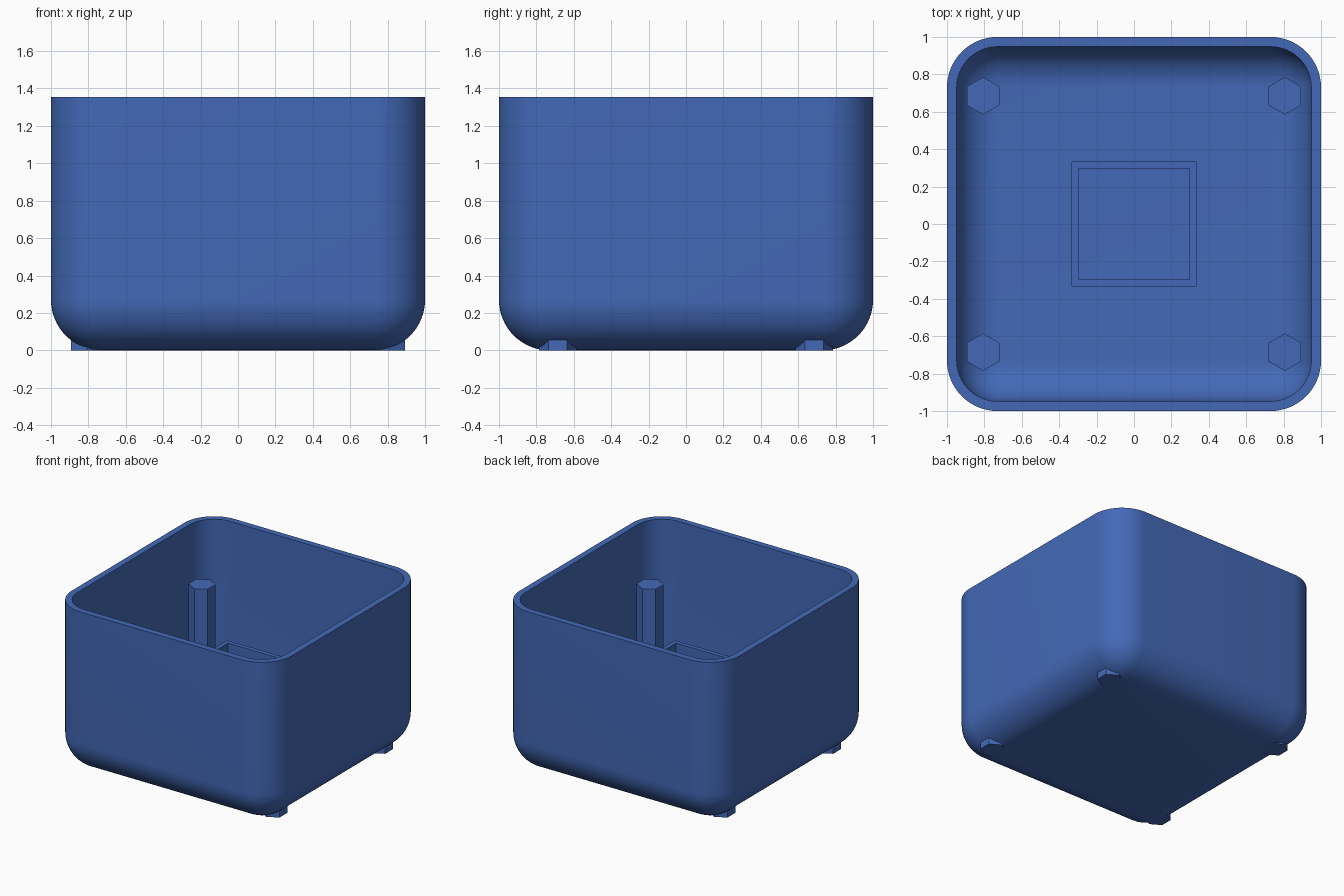
import bpy, bmesh, math

if "Cube" in bpy.data.objects:
    bpy.data.objects.remove(bpy.data.objects["Cube"])

blue = bpy.data.materials.new("blue")
blue.diffuse_color = (0.056, 0.141, 0.473, 1)
blue.use_nodes = True
blue.node_tree.nodes["Principled BSDF"].inputs["Base Color"].default_value = blue.diffuse_color

HEIGHT, RADIUS, WALL = 1.355, 0.27, 0.052
CORE = 1 - RADIUS      # centre of every corner arc
SEG = 16               # segments per quarter arc


def finish(name, bm, smooth=False):
    bmesh.ops.remove_doubles(bm, verts=bm.verts, dist=1e-5)
    bmesh.ops.recalc_face_normals(bm, faces=bm.faces)
    mesh = bpy.data.meshes.new(name)
    bm.to_mesh(mesh)
    bm.free()
    mesh.materials.append(blue)
    obj = bpy.data.objects.new(name, mesh)
    bpy.context.collection.objects.link(obj)
    if smooth:
        bpy.ops.object.select_all(action='DESELECT')
        obj.select_set(True)
        bpy.context.view_layer.objects.active = obj
        bpy.ops.object.shade_smooth_by_angle(angle=math.radians(30))
    return obj


def rounded_ring(bm, r, z):
    """Rounded square loop whose corner arcs have radius r."""
    ring = []
    for q, (sx, sy) in enumerate([(1, 1), (-1, 1), (-1, -1), (1, -1)]):
        for i in range(SEG + 1):
            a = (q + i / SEG) * math.pi / 2
            ring.append(bm.verts.new((sx * CORE + r * math.cos(a),
                                      sy * CORE + r * math.sin(a), z)))
    return ring


def loft(bm, rings):
    for a, b in zip(rings, rings[1:]):
        n = len(a)
        for i in range(n):
            j = (i + 1) % n
            bm.faces.new((a[i], a[j], b[j], b[i]))


# Open box: outer bowl profile up, over the rim, then inner profile down
def bowl_profile(r):
    arc = [(r * math.sin(t), RADIUS - r * math.cos(t))
           for t in (i / SEG * math.pi / 2 for i in range(SEG + 1))]
    return arc + [(r, HEIGHT)]


bm = bmesh.new()
profile = bowl_profile(RADIUS) + bowl_profile(RADIUS - WALL)[::-1]
rings = [rounded_ring(bm, r, z) for r, z in profile]
loft(bm, rings)
# Floor faces, underneath and inside
for ring in (rings[0], rings[-1]):
    bm.faces.new([ring[k * (SEG + 1)] for k in range(4)])
finish("box_shell", bm, smooth=True)

# Hexagonal corner posts, whose lower ends poke out as feet
for sx in (-1, 1):
    for sy in (-1, 1):
        bm = bmesh.new()
        bmesh.ops.create_cone(bm, cap_ends=True, segments=6,
                              radius1=0.1, radius2=0.1, depth=0.92)
        for v in bm.verts:
            a = math.atan2(v.co.y, v.co.x)
            k = round(a / (math.pi / 3) - 0.5) + 0.5   # points face +y and -y
            v.co = (sx * 0.807 + 0.1 * math.cos(k * math.pi / 3),
                    sy * 0.685 + 0.1 * math.sin(k * math.pi / 3),
                    v.co.z + 0.46)
        finish("corner_post", bm)

# Square tube standing in the middle of the floor
bm = bmesh.new()
tube = []
for half, z in ((0.333, 0.03), (0.333, 0.72), (0.297, 0.72), (0.297, 0.03)):
    tube.append([bm.verts.new((x * half, y * half, z))
                 for x, y in ((1, 1), (-1, 1), (-1, -1), (1, -1))])
loft(bm, tube + [tube[0]])
finish("centre_tube", bm)
